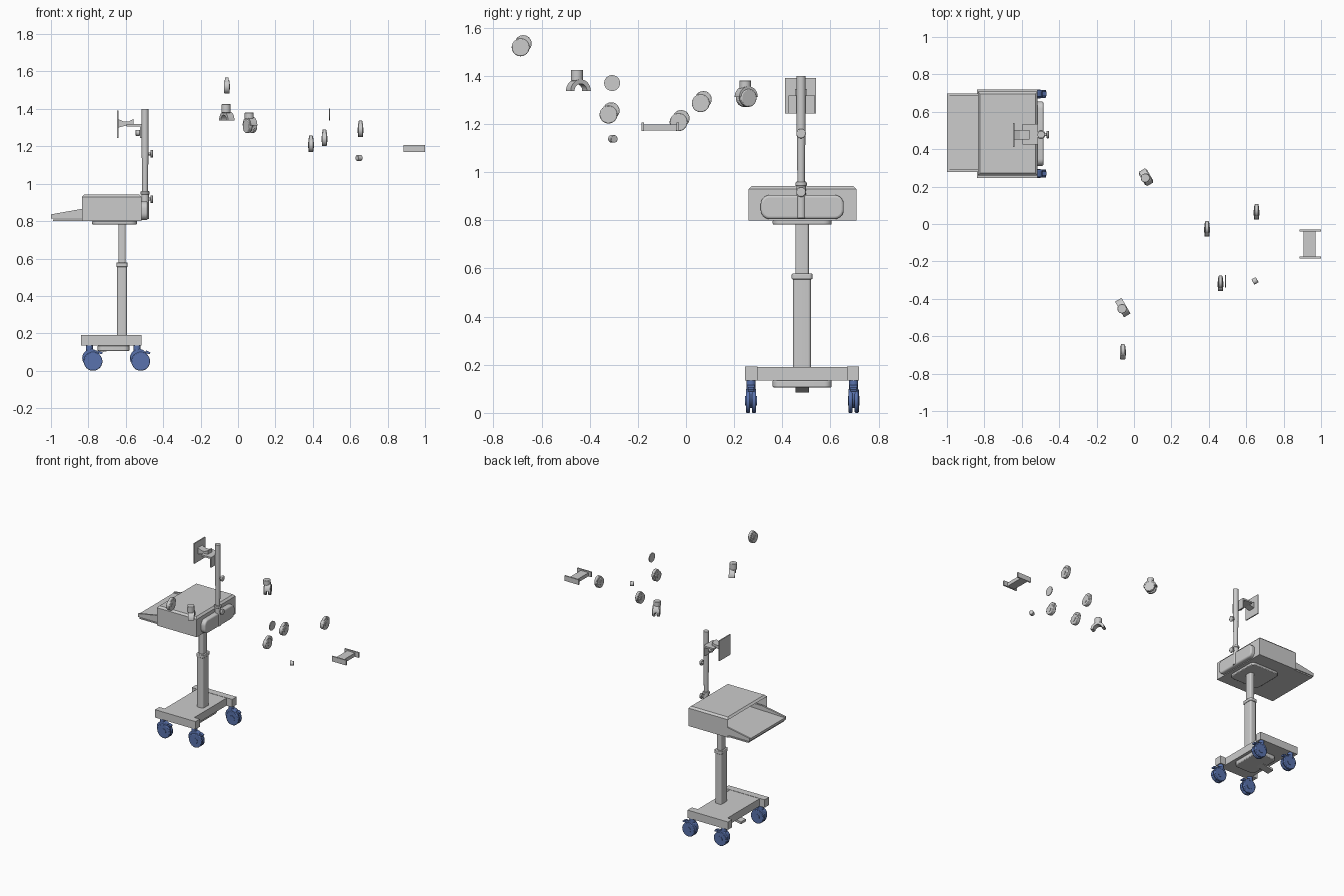
import bpy, bmesh, math
from mathutils import Vector, Matrix

if "Cube" in bpy.data.objects:
    bpy.data.objects.remove(bpy.data.objects["Cube"])

blue = bpy.data.materials.new("caster_blue")
blue.diffuse_color = (0.1, 0.17, 0.42, 1)
blue.use_nodes = True
blue.node_tree.nodes["Principled BSDF"].inputs["Base Color"].default_value = blue.diffuse_color


def finish(bm, name, mat=None, smooth=False, bevel=0, seg=2):
    bmesh.ops.recalc_face_normals(bm, faces=bm.faces)
    me = bpy.data.meshes.new(name)
    bm.to_mesh(me)
    bm.free()
    ob = bpy.data.objects.new(name, me)
    bpy.context.collection.objects.link(ob)
    if mat:
        me.materials.append(mat)
    if bevel:
        m = ob.modifiers.new("bevel", 'BEVEL')
        m.width, m.segments, m.limit_method = bevel, seg, 'ANGLE'
    if smooth:
        bpy.ops.object.select_all(action='DESELECT')
        ob.select_set(True)
        bpy.context.view_layer.objects.active = ob
        bpy.ops.object.shade_smooth_by_angle(angle=math.radians(35))
    return ob


def prism(name, pts, axis, a, b, **kw):
    """Extrude a 2D profile along axis; profile is in the other two axes, in xyz order."""
    def place(p, t):
        return {'x': (t, p[0], p[1]), 'y': (p[0], t, p[1]), 'z': (p[0], p[1], t)}[axis]
    bm = bmesh.new()
    lo = [bm.verts.new(place(p, a)) for p in pts]
    hi = [bm.verts.new(place(p, b)) for p in pts]
    bm.faces.new(lo)
    bm.faces.new(hi)
    n = len(pts)
    for i in range(n):
        bm.faces.new((lo[i], lo[(i + 1) % n], hi[(i + 1) % n], hi[i]))
    return finish(bm, name, **kw)


def box(name, x0, x1, y0, y1, z0, z1, **kw):
    return prism(name, [(x0, y0), (x1, y0), (x1, y1), (x0, y1)], 'z', z0, z1, **kw)


def rounded(x0, x1, y0, y1, r, n=6):
    pts = []
    for k, (cx, cy) in enumerate([(x1 - r, y1 - r), (x0 + r, y1 - r), (x0 + r, y0 + r), (x1 - r, y0 + r)]):
        for i in range(n + 1):
            t = math.pi / 2 * (k + i / n)
            pts.append((cx + r * math.cos(t), cy + r * math.sin(t)))
    return pts


def cyl(name, c, r, depth, d=(0, 0, 1), r2=None, verts=32, **kw):
    bm = bmesh.new()
    bmesh.ops.create_cone(bm, cap_ends=True, segments=verts, radius1=r,
                          radius2=r if r2 is None else r2, depth=depth)
    q = Vector((0, 0, 1)).rotation_difference(Vector(d)).to_matrix().to_4x4()
    bm.transform(Matrix.Translation(c) @ q)
    return finish(bm, name, smooth=True, **kw)


def arch(name, ro, ri, w, c, rot, mat=None):
    """Half-ring fork cover opening downwards, turned about z."""
    n = 16
    pts = [(r * math.cos(t), r * math.sin(t)) for r, order in ((ro, 1), (ri, -1))
           for t in [math.pi * i / n for i in range(n + 1)][::order]]
    ob = prism(name, pts, 'x', -w / 2, w / 2, smooth=True, mat=mat)
    ob.matrix_world = Matrix.Translation(c) @ Matrix.Rotation(rot, 4, 'Z')
    return ob


CX, CY = -0.62, 0.482

# H-shaped base with under-plate and pedal
for side, y0 in (("near", 0.246), ("far", 0.668)):
    box("base_rail_" + side, -0.84, -0.515, y0, y0 + 0.05, 0.135, 0.192)
box("base_plate", -0.80, -0.56, 0.29, 0.675, 0.135, 0.19)
prism("base_underplate", rounded(-0.75, -0.58, 0.36, 0.605, 0.03), 'z', 0.105, 0.137, smooth=True, bevel=0.006)
prism("foot_pedal", [(-0.70, 0.105), (-0.70, 0.118), (-0.80, 0.102), (-0.80, 0.085)], 'y', 0.455, 0.51)

# Four casters: paired wheels, fork cover, stem and brake tab
for i, x in enumerate((-0.795, -0.54)):
    for j, y in enumerate((0.27, 0.696)):
        n = "caster_%d%d_" % (i, j)
        for s in (-1, 1):
            cyl(n + "wheel", (x + 0.02, y + s * 0.013, 0.05), 0.05, 0.017, (0, 1, 0), mat=blue, bevel=0.004)
            cyl(n + "hub", (x + 0.02, y + s * 0.013, 0.05), 0.02, 0.022, (0, 1, 0), mat=blue)
        cyl(n + "cover", (x + 0.01, y, 0.068), 0.048, 0.035, (0, 1, 0), mat=blue, bevel=0.004)
        cyl(n + "stem", (x, y, 0.115), 0.019, 0.045, mat=blue)
        prism(n + "brake", [(x + 0.04, 0.095), (x + 0.05, 0.108), (x + 0.072, 0.098), (x + 0.068, 0.088)],
              'y', y - 0.012, y + 0.012, mat=blue)

# Telescopic column
prism("column_lower", rounded(CX - 0.026, CX + 0.026, CY - 0.037, CY + 0.037, 0.012), 'z', 0.185, 0.56, smooth=True)
prism("column_collar", rounded(CX - 0.03, CX + 0.03, CY - 0.043, CY + 0.043, 0.014), 'z', 0.555, 0.578, smooth=True, bevel=0.003)
prism("column_upper", rounded(CX - 0.019, CX + 0.019, CY - 0.028, CY + 0.028, 0.01), 'z', 0.57, 0.79, smooth=True)
prism("desk_underplate", rounded(-0.78, -0.54, 0.36, 0.605, 0.035), 'z', 0.782, 0.802, smooth=True, bevel=0.005)

# Desk housing, chamfered on top and open on the tray side
bm = bmesh.new()
bmesh.ops.create_cube(bm, size=1)
bm.transform(Matrix.Translation((-0.675, 0.484, 0.865)) @ Matrix.Diagonal((0.32, 0.447, 0.13, 1)))
top = max(bm.faces, key=lambda f: f.calc_center_median().z)
bmesh.ops.inset_region(bm, faces=[top], thickness=0.018)
bmesh.ops.translate(bm, verts=top.verts, vec=(0, 0, 0.013))
mouth = min(bm.faces, key=lambda f: f.calc_center_median().x)
bmesh.ops.inset_region(bm, faces=[mouth], thickness=0.013)
bmesh.ops.translate(bm, verts=mouth.verts, vec=(0.25, 0, 0))
finish(bm, "desk_housing")

# Sliding keyboard tray with wedge cheeks
box("tray_bottom", -0.99, -0.6, 0.28, 0.698, 0.8, 0.809)
prism("tray_surface", [(-1, 0.813), (-1, 0.83), (-0.6, 0.84), (-0.6, 0.813)], 'y', 0.29, 0.688)
for side, y0 in (("near", 0.278), ("far", 0.686)):
    prism("tray_cheek_" + side, [(-1, 0.813), (-1, 0.836), (-0.82, 0.868), (-0.6, 0.868), (-0.6, 0.813)], 'y', y0, y0 + 0.013)

# Rounded rear bumper
prism("rear_bumper", rounded(0.31, 0.655, 0.805, 0.905, 0.038), 'x', -0.525, -0.483, smooth=True, bevel=0.01, seg=3)

# Pole with collars and clamp knobs
PX, PY = -0.497, 0.478
cyl("pole_socket", (PX, PY, 0.885), 0.02, 0.15)
cyl("pole_collar", (PX, PY, 0.95), 0.024, 0.016, bevel=0.003)
cyl("pole_lower", (PX, PY, 1.05), 0.015, 0.24, r2=0.018)
cyl("pole_upper", (PX, PY, 1.275), 0.019, 0.25)
for n, z in (("lower", 0.917), ("upper", 1.16)):
    cyl("pole_knob_stem_" + n, (-0.472, PY, z), 0.008, 0.03, (1, 0, 0))
    cyl("pole_knob_" + n, (-0.461, PY, z), 0.02, 0.014, (1, 0, 0), bevel=0.004)

# Screen mount: plate, tapered arm, bracket and knob
box("screen_plate", -0.648, -0.64, 0.412, 0.54, 1.243, 1.39)
prism("screen_arm", [(-0.64, 1.3), (-0.64, 1.345), (-0.61, 1.332), (-0.585, 1.332), (-0.56, 1.345), (-0.56, 1.31), (-0.60, 1.31)],
      'y', 0.452, 0.502)
box("bracket_shelf", -0.595, -0.514, 0.425, 0.535, 1.306, 1.318)
box("bracket_back", -0.524, -0.514, 0.425, 0.535, 1.243, 1.318)
cyl("bracket_knob", (-0.536, PY, 1.272), 0.016, 0.024, (1, 0, 0), bevel=0.003)

# Loose wheels
for i, c in enumerate([(-0.06, -0.682, 1.525), (0.39, -0.026, 1.214), (0.462, -0.317, 1.246), (0.655, 0.066, 1.293)]):
    x, y, z = c
    cyl("loose_wheel_%d" % i, (x, y - 0.005, z - 0.007), 0.037, 0.028, (1, 0, 0), bevel=0.004)
    cyl("loose_wheel_cap_%d" % i, (x, y + 0.006, z + 0.009), 0.035, 0.02, (1, 0, 0), bevel=0.003)
    cyl("loose_wheel_hub_%d" % i, (x, y - 0.005, z - 0.007), 0.015, 0.032, (1, 0, 0))

# Loose fork, and loose fork with wheel
R = math.radians(-30)
rot = math.radians(-30) + math.pi / 2 - math.radians(90)
arch("loose_fork", 0.048, 0.03, 0.04, (-0.06, -0.447, 1.337), -rot)
cyl("loose_fork_stem", (-0.064, -0.453, 1.402), 0.025, 0.046, bevel=0.003)
arch("wheel_fork", 0.044, 0.03, 0.04, (0.064, 0.25, 1.312), -rot)
cyl("wheel_fork_stem", (0.06, 0.246, 1.363), 0.024, 0.036, bevel=0.003)
axle = Vector((math.cos(-rot), math.sin(-rot), 0))
for s in (-1, 1):
    cyl("fork_wheel_%d" % s, Vector((0.064, 0.25, 1.308)) + axle * 0.015 * s, 0.037, 0.02, axle, bevel=0.004)

# Loose disc, plug and spool bracket
cyl("loose_disc", (0.49, -0.307, 1.37), 0.033, 0.006, (1, 0, 0))
cyl("loose_plug", (0.647, -0.304, 1.138), 0.016, 0.026, (0.87, 0.5, 0), bevel=0.002)
box("spool_web", 0.907, 0.97, -0.18, -0.035, 1.172, 1.198)
for side, y0 in (("near", -0.185), ("far", -0.04)):
    box("spool_flange_" + side, 0.886, 1.0, y0, y0 + 0.01, 1.17, 1.207)
